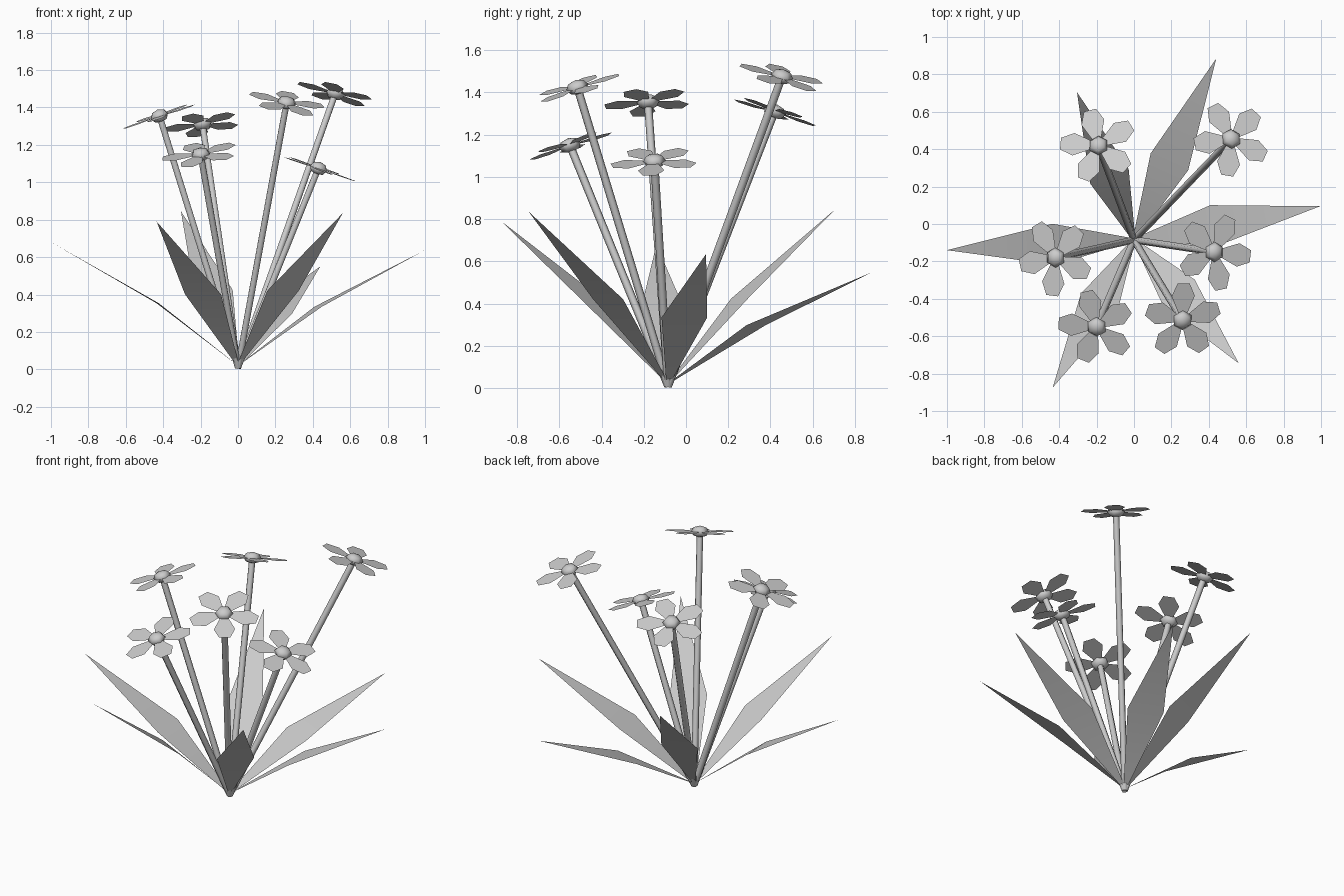
import bpy
import bmesh
from math import radians, cos, sin
from mathutils import Vector, Matrix

cube = bpy.data.objects.get("Cube")
if cube:
    bpy.data.objects.remove(cube, do_unlink=True)

grey = bpy.data.materials.new("plain_grey")
grey.use_nodes = True
COLOR = (0.6, 0.6, 0.6, 1)
grey.diffuse_color = COLOR
grey.node_tree.nodes["Principled BSDF"].inputs["Base Color"].default_value = COLOR

UP = Vector((0, 0, 1))
ROOT = Vector((0, -0.085, 0.01))


def finish(name, bm, matrix=None):
    """Turn a bmesh into a smooth shaded object."""
    if matrix:
        bm.transform(matrix)
    for face in bm.faces:
        face.smooth = True
    mesh = bpy.data.meshes.new(name)
    bm.to_mesh(mesh)
    bm.free()
    mesh.materials.append(grey)
    obj = bpy.data.objects.new(name, mesh)
    bpy.context.collection.objects.link(obj)
    return obj


def aim(direction, place):
    return Matrix.Translation(place) @ UP.rotation_difference(direction).to_matrix().to_4x4()


def stem(name, top):
    # Straight six-sided stalk from the root to the flower
    axis = top - ROOT
    bm = bmesh.new()
    bmesh.ops.create_cone(bm, cap_ends=True, segments=6, radius1=0.019,
                          radius2=0.019, depth=axis.length)
    obj = finish(name, bm, aim(axis, (top + ROOT) / 2))
    bpy.ops.object.select_all(action="DESELECT")
    obj.select_set(True)
    bpy.context.view_layer.objects.active = obj
    bpy.ops.object.shade_smooth_by_angle(angle=radians(65))


def petals(name, matrix, phase):
    # Five flat blunt-tipped petals in a ring
    outline = [(0.03, -0.02), (0.135, -0.063), (0.205, -0.033),
               (0.205, 0.033), (0.135, 0.063), (0.03, 0.02)]
    bm = bmesh.new()
    for i in range(5):
        a = radians(phase + 72 * i)
        bm.faces.new([bm.verts.new((r * cos(a) - w * sin(a), r * sin(a) + w * cos(a), 0))
                      for r, w in outline])
    finish(name, bm, matrix)


def flower_center(name, matrix):
    # Squashed low-poly button
    bm = bmesh.new()
    bmesh.ops.create_uvsphere(bm, u_segments=6, v_segments=4, radius=0.054)
    finish(name, bm, matrix @ Matrix.Diagonal((1, 1, 0.65, 1)))


def leaf(name, tip):
    # Pointed blade, bent across its widest line
    base = ROOT + Vector((0, 0, 0.01))
    span = tip - base
    side = Vector((-span.y, span.x, 0)).normalized()
    mid = base + span * 0.43 + UP * 0.05
    bm = bmesh.new()
    b1, b2, left, right, end = [bm.verts.new(p) for p in (
        base + side * 0.008, base - side * 0.008,
        mid + side * 0.11, mid - side * 0.11, tip)]
    bm.faces.new((b1, b2, right, left))
    bm.faces.new((left, right, end))
    finish(name, bm)


# Flower positions and petal turn
FLOWERS = [
    (-0.19, 0.42, 1.31, 176),
    (0.52, 0.455, 1.475, 118),
    (0.43, -0.15, 1.075, 65),
    (0.26, -0.515, 1.425, 90),
    (-0.20, -0.55, 1.15, 176),
    (-0.42, -0.18, 1.355, 120),
]
for i, (x, y, z, phase) in enumerate(FLOWERS, 1):
    top = Vector((x, y, z))
    outward = Vector((x - ROOT.x, y - ROOT.y, 0)).normalized()
    frame = aim(UP + outward * 0.35, top)
    stem(f"stem_{i}", top)
    petals(f"petals_{i}", frame, phase)
    flower_center(f"flower_center_{i}", frame)

# Leaf tips
LEAVES = [
    (0.995, 0.095, 0.635),
    (0.44, 0.885, 0.55),
    (-0.305, 0.705, 0.845),
    (-1.0, -0.14, 0.68),
    (-0.435, -0.875, 0.79),
    (0.56, -0.745, 0.835),
]
for i, tip in enumerate(LEAVES, 1):
    leaf(f"leaf_{i}", Vector(tip))
